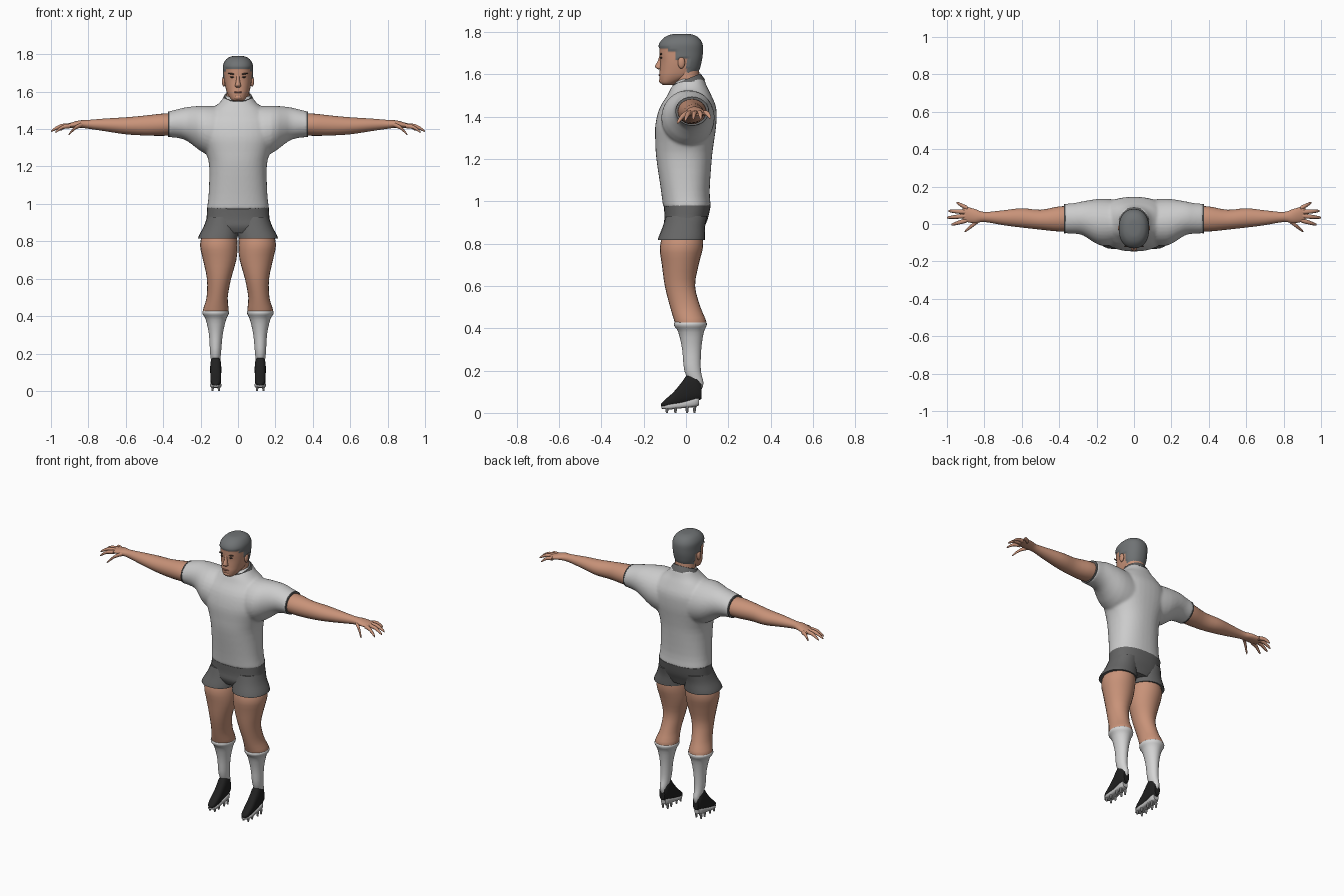
import bpy
import bmesh
import math
from mathutils import Vector, Matrix

default = bpy.data.objects.get("Cube")
if default:
    bpy.data.objects.remove(default, do_unlink=True)


def material(name, r, g, b):
    mat = bpy.data.materials.new(name)
    mat.use_nodes = True
    mat.diffuse_color = (r, g, b, 1)
    shader = mat.node_tree.nodes["Principled BSDF"]
    shader.inputs["Base Color"].default_value = (r, g, b, 1)
    shader.inputs["Roughness"].default_value = 0.8
    return mat


SKIN = material("skin", .58, .29, .19)
SHIRT = material("shirt_white", .6, .6, .6)
SOCK = material("sock_white", .66, .66, .66)
HAIR = material("hair_grey", .16, .17, .175)
SHORTS = material("shorts_grey", .13, .13, .13)
BLACK = material("boot_black", .015, .015, .015)
SOLE = material("sole_grey", .5, .5, .5)
DARK = material("brow_dark", .07, .045, .035)
LIP = material("lip", .4, .16, .11)

# Which coordinates the two extents of a section measure, per loft axis
ORDER = {
    "z": lambda t, a, b: Vector((a, b, t)),
    "x": lambda t, a, b: Vector((t, a, b)),
    "y": lambda t, a, b: Vector((a, t, b)),
}


def refine(keys, steps):
    """Smoothly interpolate between the key sections."""
    keys = [Vector(k) for k in keys]
    last = len(keys) - 1
    out = []
    for i in range(last):
        p, q = keys[i], keys[i + 1]
        before, after = keys[max(i - 1, 0)], keys[min(i + 2, last)]
        for s in range(steps):
            u = s / steps
            m, n = (q - before) / 2, (after - p) / 2
            d = q - p
            out.append(p + u * (m + u * (3 * d - 2 * m - n + u * (m + n - 2 * d))))
    return out + [keys[-1]]


def loft(bm, axis, keys, sides=24, steps=3, power=2.0, flip=1):
    """Sections are (position, low a, high a, low b, high b)."""
    place = ORDER[axis]
    rings = []
    for t, a0, a1, b0, b1 in refine(keys, steps):
        ring = []
        for i in range(sides):
            ang = math.tau * i / sides
            c, s = math.cos(ang), math.sin(ang)
            c = math.copysign(abs(c) ** (2 / power), c)
            s = math.copysign(abs(s) ** (2 / power), s)
            co = place(t, (a0 + a1) / 2 + c * (a1 - a0) / 2, (b0 + b1) / 2 + s * (b1 - b0) / 2)
            co.x *= flip
            ring.append(bm.verts.new(co))
        rings.append(ring)
    for low, high in zip(rings, rings[1:]):
        for i in range(sides):
            j = (i + 1) % sides
            bm.faces.new((low[i], low[j], high[j], high[i]))
    bm.faces.new(rings[0])
    bm.faces.new(rings[-1])


def finish(name, bm, *mats, mirror=False, angle=50):
    bmesh.ops.recalc_face_normals(bm, faces=bm.faces)
    mesh = bpy.data.meshes.new(name)
    bm.to_mesh(mesh)
    bm.free()
    for mat in mats:
        mesh.materials.append(mat)
    obj = bpy.data.objects.new(name, mesh)
    bpy.context.collection.objects.link(obj)
    bpy.ops.object.select_all(action="DESELECT")
    obj.select_set(True)
    bpy.context.view_layer.objects.active = obj
    bpy.ops.object.shade_smooth_by_angle(angle=math.radians(angle))
    if mirror:
        mod = obj.modifiers.new("mirror", "MIRROR")
        mod.use_mirror_merge = False
    return obj


def part(name, mat, axis, keys, mirror=False, **options):
    bm = bmesh.new()
    loft(bm, axis, keys, **options)
    return finish(name, bm, mat, mirror=mirror)


def centred(rows):
    return [(t, -w, w, lo, hi) for t, w, lo, hi in rows]


def blob(name, mat, centre, size, mirror=False, tilt=0):
    bm = bmesh.new()
    bmesh.ops.create_uvsphere(bm, u_segments=16, v_segments=10, radius=1)
    bm.transform(Matrix.Translation(centre) @ Matrix.Rotation(tilt, 4, "Y") @ Matrix.Diagonal((*size, 1)))
    return finish(name, bm, mat, mirror=mirror)


# Shirt: torso and both sleeves fused into one skin
bm = bmesh.new()
loft(bm, "z", centred([
    (.97, .167, -.108, .118), (1.05, .157, -.118, .112), (1.2, .154, -.14, .122),
    (1.28, .172, -.145, .132), (1.36, .2, -.145, .143), (1.44, .195, -.125, .143),
    (1.5, .15, -.088, .12), (1.54, .1, -.068, .1), (1.58, .07, -.035, .085)]),
    sides=40, power=2.3)
for side in (1, -1):
    loft(bm, "x", [
        (.08, -.11, .13, 1.24, 1.52), (.18, -.115, .135, 1.27, 1.525), (.27, -.062, .122, 1.335, 1.518),
        (.32, -.052, .112, 1.352, 1.507), (.372, -.05, .108, 1.357, 1.494)], sides=32, flip=side)
shirt = finish("shirt", bm, SHIRT)
fuse = shirt.modifiers.new("fuse", "REMESH")
fuse.mode = "VOXEL"
fuse.voxel_size = .008
fuse.use_smooth_shade = True
relax = shirt.modifiers.new("relax", "SMOOTH")
relax.factor = .5
relax.iterations = 6
part("sleeve_trims", SHORTS, "x", [
    (.367, -.05, .108, 1.357, 1.494), (.374, -.05, .108, 1.357, 1.494)], mirror=True, steps=1)

# Collar: tilted ring around the neck
bm = bmesh.new()
loft(bm, "z", centred([
    (-.02, .088, -.078, .085), (-.005, .084, -.075, .083), (.018, .074, -.066, .077)]), sides=32)
bm.transform(Matrix.Translation((0, .004, 1.558)) @ Matrix.Rotation(math.radians(22), 4, "X"))
finish("collar", bm, SHORTS)

# Shorts
part("shorts_hips", SHORTS, "z", centred([
    (.845, .11, -.09, .075), (.88, .17, -.105, .088), (.92, .168, -.102, .104), (.98, .165, -.104, .117)]),
    sides=32, power=2.4)
part("shorts_legs", SHORTS, "z", [
    (.816, .002, .214, -.134, .09), (.835, .001, .207, -.128, .09),
    (.88, .002, .183, -.11, .09), (.93, .01, .165, -.095, .1)],
    mirror=True, power=2.2)

# Legs, socks and boots
part("legs", SKIN, "z", [
    (.4, .06, .18, -.045, .08), (.43, .05, .188, -.054, .096), (.5, .055, .168, -.075, .068),
    (.6, .037, .166, -.1, .043), (.7, .009, .187, -.114, .06), (.78, .002, .203, -.124, .08),
    (.84, .008, .19, -.11, .08)], mirror=True)
part("socks", SOCK, "z", [
    (.1, .1, .137, .03, .068), (.14, .098, .14, .02, .083), (.2, .091, .149, -.008, .07),
    (.3, .082, .155, -.018, .072), (.38, .064, .172, -.036, .084), (.41, .05, .189, -.055, .097),
    (.425, .049, .19, -.056, .098), (.432, .056, .182, -.048, .09)], mirror=True)
part("boots", BLACK, "y", [
    (-.117, .11, .128, .03, .044), (-.1, .096, .142, .026, .062), (-.06, .09, .147, .03, .097),
    (-.02, .09, .147, .038, .145), (.01, .089, .149, .045, .183), (.05, .091, .147, .055, .183),
    (.073, .1, .138, .065, .145)], mirror=True, power=2.5)
part("soles", SOLE, "y", [
    (-.115, .106, .132, .02, .032), (-.08, .089, .149, .016, .043), (-.02, .092, .146, .022, .052),
    (.04, .092, .146, .028, .07), (.062, .102, .136, .036, .078)], mirror=True, power=3)
bm = bmesh.new()
for y in (-.09, -.05, .005, .04):
    for x in (.102, .136):
        bmesh.ops.create_cone(bm, cap_ends=True, segments=8, radius1=.005, radius2=.009, depth=.03,
                              matrix=Matrix.Translation((x, y, .015)))
finish("studs", bm, SOLE, mirror=True, angle=30)

# Arms with hands; each finger tapers from the palm to its tip
part("arms", SKIN, "x", [
    (.33, -.035, .095, 1.37, 1.48), (.4, -.04, .094, 1.364, 1.483), (.5, -.03, .076, 1.366, 1.472),
    (.6, -.019, .084, 1.372, 1.463), (.7, -.006, .073, 1.387, 1.457), (.8, .011, .064, 1.402, 1.449),
    (.85, .004, .08, 1.407, 1.446), (.9, .012, .092, 1.405, 1.432), (.917, .02, .085, 1.406, 1.424)],
    mirror=True)
FINGERS = {
    "index": ((.895, .02, 1.417), (.977, -.004, 1.382)),
    "middle": ((.9, .043, 1.419), (1.0, .034, 1.388)),
    "ring": ((.9, .064, 1.419), (.993, .07, 1.39)),
    "little": ((.89, .083, 1.417), (.95, .115, 1.392)),
    "thumb": ((.83, .02, 1.424), (.905, -.04, 1.37)),
}
for finger, (base, tip) in FINGERS.items():
    base, tip = Vector(base), Vector(tip)
    keys = []
    for u, r in ((0, .013), (.5, .011), (.9, .007), (1, .003)):
        c = base.lerp(tip, u)
        c.z += .012 * math.sin(math.pi * u)
        keys.append((c.x, c.y - r, c.y + r, c.z - r, c.z + r))
    part(finger + "_fingers", SKIN, "x", keys, mirror=True, sides=10, steps=2)

# Neck and head; hair is the raised region above the hairline
part("neck", SKIN, "z", centred([
    (1.5, .066, -.055, .07), (1.57, .062, -.052, .066), (1.64, .06, -.05, .06)]))


def is_hair(p):
    if p.y < -.085:
        line = 1.722
    elif p.y < -.05:
        line = 1.705
    elif p.y < -.03:
        line = 1.665
    elif p.y < .002:
        line = 1.675
    else:
        line = 1.6
    return p.z > line


bm = bmesh.new()
loft(bm, "z", centred([
    (1.55, .026, -.11, -.06), (1.562, .04, -.121, -.035), (1.59, .057, -.126, .03),
    (1.62, .066, -.124, .056), (1.66, .073, -.122, .068), (1.7, .075, -.125, .074),
    (1.74, .075, -.122, .073), (1.768, .06, -.1, .056), (1.782, .036, -.07, .028), (1.785, .012, -.04, 0)]),
    sides=64, steps=6, power=2.25)
bm.normal_update()
for f in bm.faces:
    f.material_index = int(is_hair(f.calc_center_median()))
hair_verts = [v for v in bm.verts if all(f.material_index for f in v.link_faces)]
shifts = [(v, v.normal.copy()) for v in hair_verts]
middle = Vector((0, -.02, 1.67))
for v, n in shifts:
    v.co += .006 * (v.co - middle).normalized()
finish("head", bm, SKIN, HAIR)

# Face details
part("nose", SKIN, "z", centred([
    (1.622, .008, -.13, -.11), (1.63, .017, -.143, -.11), (1.64, .014, -.146, -.11),
    (1.665, .009, -.133, -.11), (1.69, .008, -.125, -.11)]), sides=14)
blob("ears", SKIN, (.076, -.022, 1.655), (.01, .017, .028), mirror=True)
blob("brow_ridges", DARK, (.033, -.119, 1.695), (.021, .005, .004), mirror=True, tilt=-.15)
blob("eyes", DARK, (.031, -.117, 1.678), (.012, .005, .0045), mirror=True)
blob("lips", LIP, (0, -.124, 1.597), (.022, .006, .005))
blob("chin", SKIN, (0, -.108, 1.57), (.026, .02, .016))
